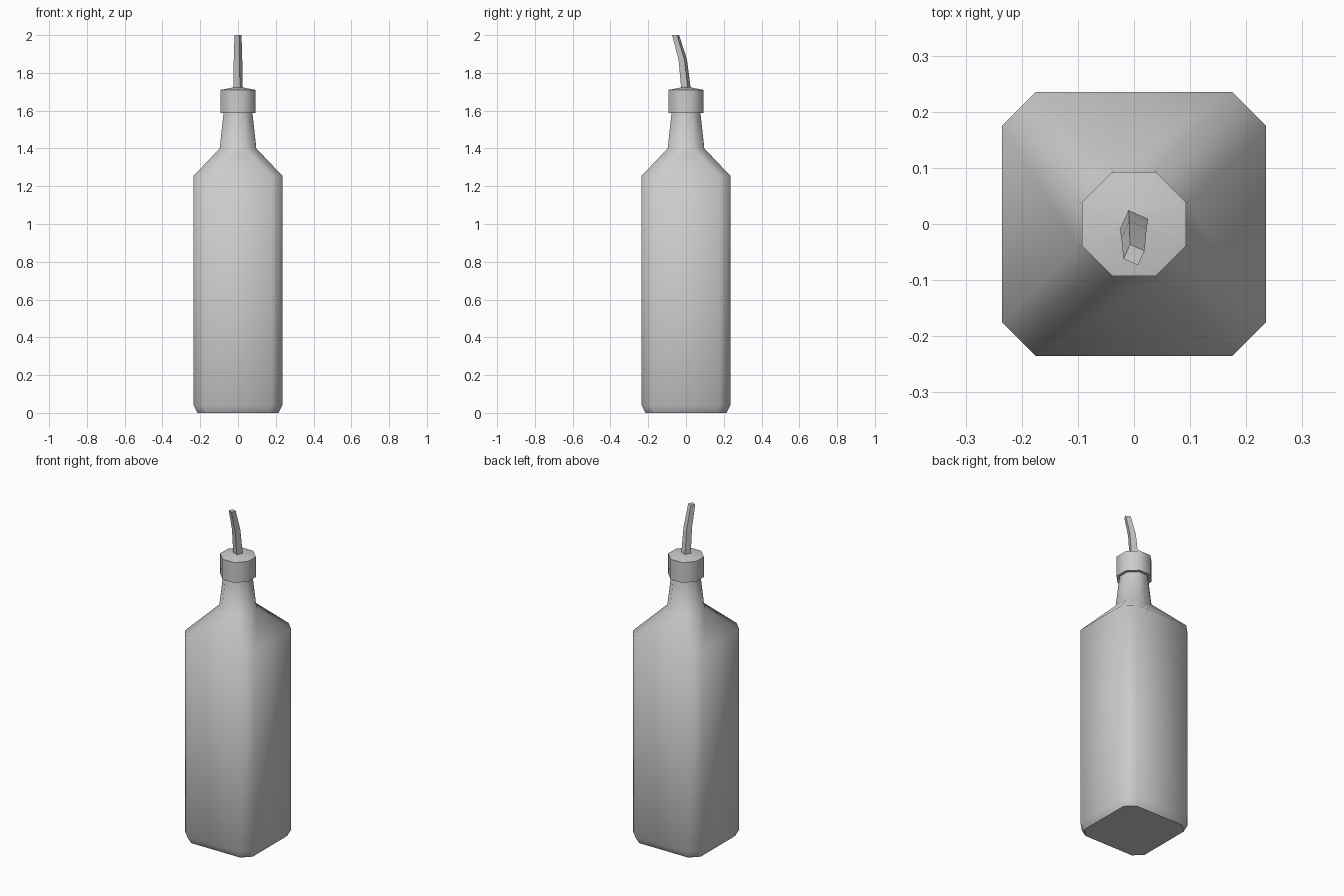
import bpy, bmesh, math

cube = bpy.data.objects.get("Cube")
if cube:
    bpy.data.objects.remove(cube, do_unlink=True)

grey = bpy.data.materials.new("plain_grey")
grey.use_nodes = True
colour = (0.6, 0.6, 0.6, 1)
grey.diffuse_color = colour
grey.node_tree.nodes["Principled BSDF"].inputs["Base Color"].default_value = colour


def chamfered_square(half, flat, z):
    """Eight points of a square with cut corners."""
    quarter = [(half, -flat), (half, flat)]
    ring = []
    for _ in range(4):
        ring += [(x, y, z) for x, y in quarter]
        quarter = [(-y, x) for x, y in quarter]
    return ring


def square_section(y, z, radius):
    """Four-sided tube section, turned a little about its axis."""
    angles = [math.radians(21 + 90 * i) for i in range(4)]
    return [(radius * math.cos(a), y + radius * math.sin(a), z) for a in angles]


def loft(name, rings):
    """Join rings with quads and close both ends."""
    bm = bmesh.new()
    loops = [[bm.verts.new(p) for p in ring] for ring in rings]
    n = len(loops[0])
    for low, high in zip(loops, loops[1:]):
        for i in range(n):
            j = (i + 1) % n
            bm.faces.new((low[i], low[j], high[j], high[i]))
    bm.faces.new(loops[0][::-1])
    bm.faces.new(loops[-1])
    mesh = bpy.data.meshes.new(name)
    bm.to_mesh(mesh)
    bm.free()
    mesh.materials.append(grey)
    obj = bpy.data.objects.new(name, mesh)
    bpy.context.collection.objects.link(obj)
    bpy.ops.object.select_all(action="DESELECT")
    obj.select_set(True)
    bpy.context.view_layer.objects.active = obj
    bpy.ops.object.shade_smooth_by_angle(angle=math.radians(50))
    return obj


# Bottle body: base, walls, shoulder and neck
loft("bottle", [chamfered_square(*p) for p in (
    (0.215, 0.165, 0), (0.235, 0.175, 0.04), (0.235, 0.175, 1.255),
    (0.097, 0.04, 1.4), (0.075, 0.031, 1.6))])

# Stopper collar with a slightly raised top
loft("stopper", [chamfered_square(*p) for p in (
    (0.093, 0.038, 1.587), (0.093, 0.038, 1.71), (0.02, 0.008, 1.724))])

# Bent, tapering pouring spout
loft("spout", [square_section(*p) for p in (
    (0, 1.715, 0.027), (-0.017, 1.87, 0.024), (-0.055, 2, 0.02))])
